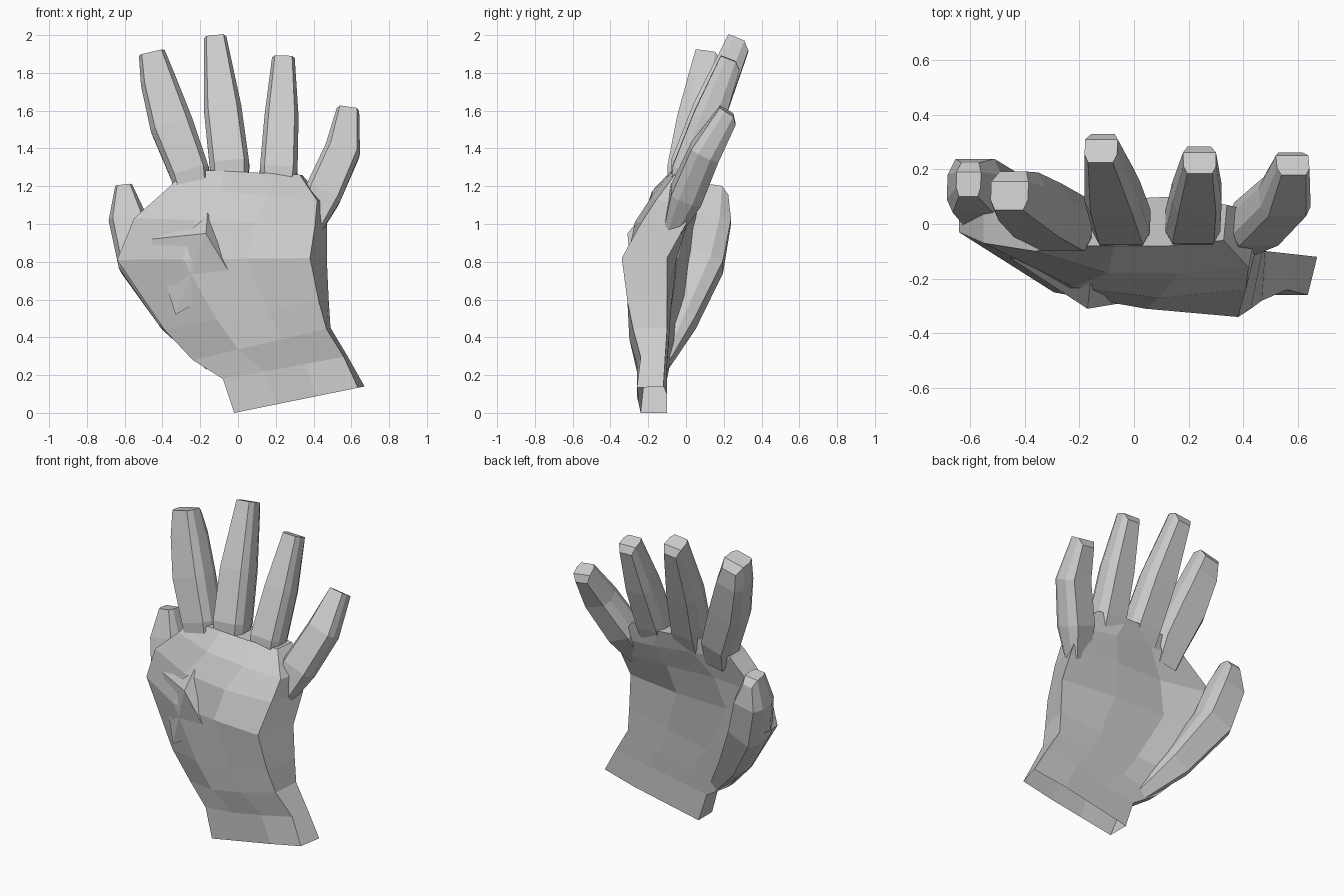
import bpy
import bmesh
from mathutils import Vector

default = bpy.data.objects.get("Cube")
if default:
    bpy.data.objects.remove(default, do_unlink=True)

skin = bpy.data.materials.new("plain grey")
skin.use_nodes = True
grey = (0.6, 0.6, 0.6, 1)
skin.diffuse_color = grey
skin.node_tree.nodes["Principled BSDF"].inputs["Base Color"].default_value = grey


def finish(name, bm):
    """Turn a bmesh into a flat shaded object."""
    bmesh.ops.recalc_face_normals(bm, faces=bm.faces)
    mesh = bpy.data.meshes.new(name)
    bm.to_mesh(mesh)
    bm.free()
    mesh.materials.append(skin)
    obj = bpy.data.objects.new(name, mesh)
    bpy.context.collection.objects.link(obj)
    return obj


def loft(name, rings):
    """Skin a tube over rings of eight points, open below and capped on top."""
    bm = bmesh.new()
    loops = [[bm.verts.new(p) for p in ring] for ring in rings]
    count = len(loops[0])
    for low, high in zip(loops, loops[1:]):
        for i in range(count):
            j = (i + 1) % count
            bm.faces.new((low[i], low[j], high[j], high[i]))
    # The cap is creased where its back part slopes down
    top = loops[-1]
    bm.faces.new((*top[:5], top[7]))
    bm.faces.new(top[4:])
    return finish(name, bm)


# Finger cross-section: boxy with small chamfers
SECTION = [(-.5, -.25), (-.38, -.5), (.38, -.5), (.5, -.25),
           (.5, .2), (.36, .5), (-.36, .5), (-.5, .2)]


def finger(name, stations):
    """Stations are (x, y, z, width, depth) from base to tip."""
    centres = [Vector(s[:3]) for s in stations]
    rings = []
    for i, (c, s) in enumerate(zip(centres, stations)):
        before = centres[max(i - 1, 0)]
        after = centres[min(i + 1, len(centres) - 1)]
        along = (after - before).normalized()
        deep = (Vector((0, 1, 0)) - along * along.y).normalized()
        wide = deep.cross(along)
        rings.append([c + wide * u * s[3] + deep * v * s[4] for u, v in SECTION])
    # Slope the back of the fingertip
    for i in (5, 6):
        rings[-1][i] -= along * stations[-1][4] * .3
    return loft(name, rings)


# Palm and cuff: left x, z, right x, z, front width, front and back depths
palm_rows = [
    (-.02, 0, .67, .14, .95, (-.24, -.25, -.26, -.26), (-.1, -.1, -.1, -.12)),
    (-.08, .18, .58, .3, .97, (-.22, -.26, -.26, -.24), (-.1, -.1, -.1, -.11)),
    (-.24, .28, .49, .45, .97, (-.15, -.27, -.3, -.28), (-.08, -.09, -.09, -.1)),
    (-.39, .44, .48, .6, .94, (-.12, -.27, -.3, -.31), (-.03, -.08, -.08, -.1)),
    (-.64, .81, .47, .82, .92, (-.03, -.25, -.31, -.34), (.1, -.04, -.05, -.1)),
    (-.55, 1.03, .47, 1, .94, (-.07, -.23, -.27, -.24), (.06, 0, .01, 0)),
    (-.36, 1.2, .46, 1.12, .95, (-.1, -.18, -.18, -.16), (.05, .06, .07, .04)),
    (-.28, 1.29, .34, 1.26, .98, (-.08, -.08, -.08, -.06), (.04, .09, .1, .07)),
]
STEPS = (0, .34, .67, 1)
rings = []
for xl, zl, xr, zr, inset, front, back in palm_rows:
    left, right = Vector((xl, 0, zl)), Vector((xr, 0, zr))
    ring = [left.lerp(right, t * inset) + Vector((0, y, 0)) for t, y in zip(STEPS, front)]
    ring += [left.lerp(right, t) + Vector((0, y, 0)) for t, y in zip(STEPS, back)][::-1]
    rings.append(ring)
loft("palm", rings)

# Four fingers leaning back from the palm
finger("index_finger", [(-.23, -.03, 1.12, .17, .14), (-.255, 0, 1.27, .21, .2),
                        (-.35, .05, 1.52, .23, .2), (-.42, .1, 1.75, .19, .18),
                        (-.455, .125, 1.9, .14, .15)])
finger("middle_finger", [(-.04, -.03, 1.12, .18, .12), (-.045, .015, 1.31, .21, .19),
                         (-.08, .125, 1.6, .2, .18), (-.12, .285, 1.975, .12, .13)])
finger("ring_finger", [(.21, -.03, 1.1, .16, .12), (.215, .015, 1.28, .2, .18),
                       (.23, .12, 1.56, .18, .17), (.24, .24, 1.87, .12, .12)])
finger("little_finger", [(.38, -.07, .98, .13, .1), (.445, 0, 1.15, .2, .17),
                         (.55, .1, 1.38, .19, .16), (.58, .23, 1.59, .12, .12)])

# Thumb rising behind the edge of the palm
finger("thumb", [(-.14, -.13, .26, .08, .08), (-.34, -.03, .5, .17, .17),
                 (-.525, .09, .8, .22, .22), (-.585, .14, 1.03, .2, .2),
                 (-.605, .165, 1.2, .09, .13)])

# Pointed fold of skin on the palm
bm = bmesh.new()
fold = [bm.verts.new(p) for p in ((-.46, -.12, .92), (-.16, -.22, 1.06),
                                  (-.02, -.285, .7), (-.33, -.2, .52))]
tip = bm.verts.new((-.17, -.31, .95))
for i in range(len(fold)):
    bm.faces.new((fold[i - 1], fold[i], tip))
finish("palm_fold", bm)
